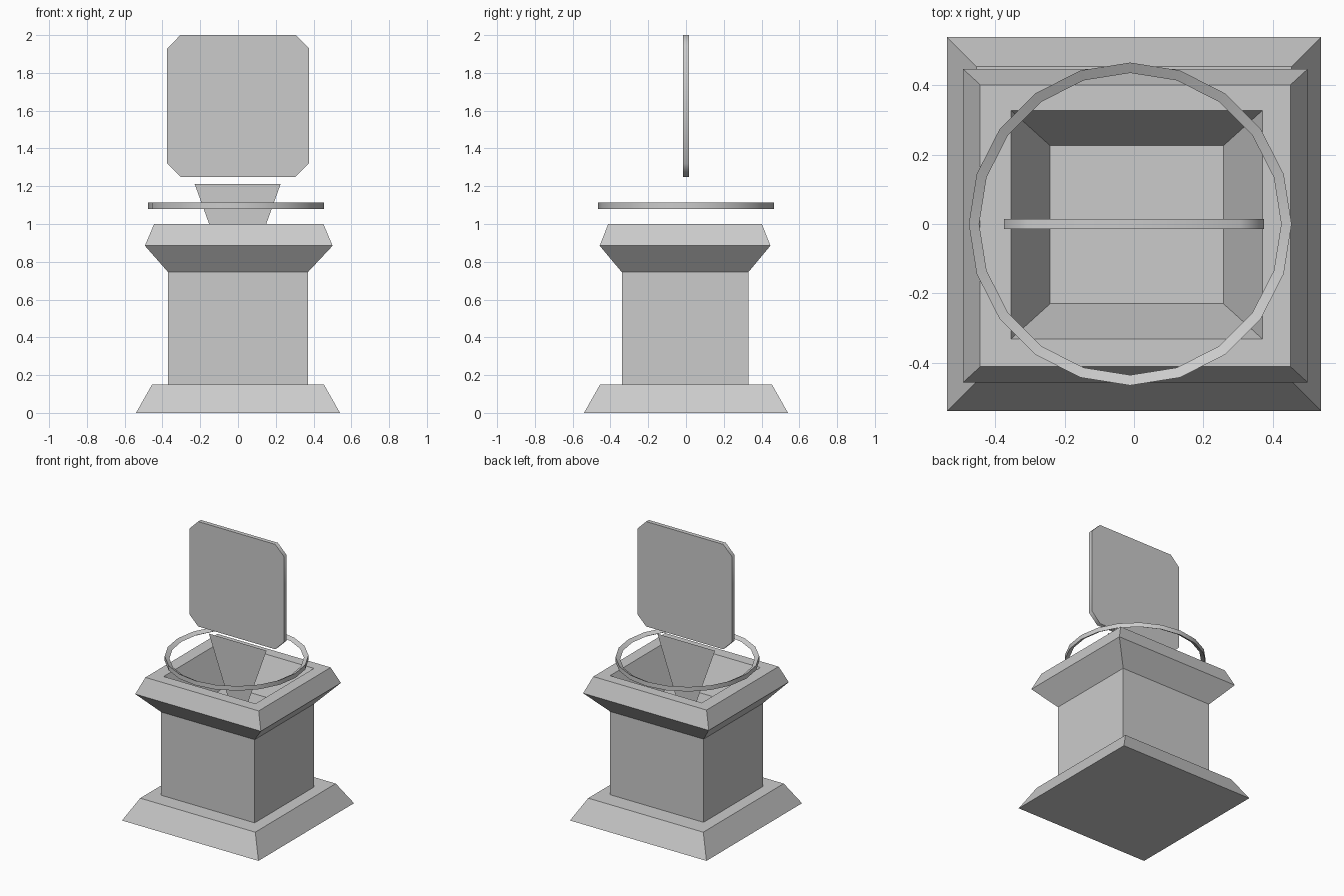
import bpy, bmesh, math

if "Cube" in bpy.data.objects:
    bpy.data.objects.remove(bpy.data.objects["Cube"])


def finish(name, bm, smooth=None):
    bmesh.ops.recalc_face_normals(bm, faces=bm.faces)
    mesh = bpy.data.meshes.new(name)
    bm.to_mesh(mesh)
    bm.free()
    obj = bpy.data.objects.new(name, mesh)
    bpy.context.collection.objects.link(obj)
    if smooth is not None:
        bpy.ops.object.select_all(action='DESELECT')
        obj.select_set(True)
        bpy.context.view_layer.objects.active = obj
        bpy.ops.object.shade_smooth_by_angle(angle=math.radians(smooth))
    return obj


def stacked_rects(name, levels):
    """Bridge rectangles given as (centre x, centre y, half x, half y, z); cap both ends."""
    bm = bmesh.new()
    rings = [[bm.verts.new((cx + sx * hx, cy + sy * hy, z))
              for sx, sy in ((-1, -1), (1, -1), (1, 1), (-1, 1))]
             for cx, cy, hx, hy, z in levels]
    for a, b in zip(rings, rings[1:]):
        for i in range(4):
            j = (i + 1) % 4
            bm.faces.new((a[i], a[j], b[j], b[i]))
    bm.faces.new(rings[0][::-1])
    bm.faces.new(rings[-1])
    return finish(name, bm)


# Sloped foot
stacked_rects("pedestal_base", [(0, 0, 0.54, 0.54, 0), (0, 0, 0.455, 0.455, 0.15)])

# Column, flared cap and sunken basin in one continuous shell
stacked_rects("pedestal_column_and_basin", [
    (0, -0.005, 0.37, 0.335, 0.15),
    (0, -0.005, 0.37, 0.335, 0.745),
    (0.004, -0.005, 0.497, 0.452, 0.885),
    (0.004, -0.005, 0.448, 0.407, 1.0),
    (0.008, -0.002, 0.363, 0.33, 1.0),
    (0.008, -0.002, 0.25, 0.228, 0.75),
])

# Thin upright card rising out of the basin
bm = bmesh.new()
bm.faces.new([bm.verts.new((x, 0, z)) for x, z in
              ((-0.062, 0.75), (0.06, 0.75), (0.226, 1.213), (-0.23, 1.213))])
finish("basin_card", bm)

# Floating 20-sided ring with a triangular section
bm = bmesh.new()
N = 20
section = ((0.466, 1.08), (0.466, 1.113), (0.436, 1.097))
loops = []
for i in range(N):
    a = 2 * math.pi * i / N
    loops.append([bm.verts.new((-0.011 + r * math.cos(a), r * math.sin(a), z))
                  for r, z in section])
for i in range(N):
    p, q = loops[i], loops[(i + 1) % N]
    for k in range(3):
        m = (k + 1) % 3
        bm.faces.new((p[k], q[k], q[m], p[m]))
finish("floating_ring", bm, 40)

# Floating panel with clipped corners
bm = bmesh.new()
H, C, ZC = 0.375, 0.07, 1.625
outline = ((-H, -H + C), (-H + C, -H), (H - C, -H), (H, -H + C),
           (H, H - C), (H - C, H), (-H + C, H), (-H, H - C))
face = bm.faces.new([bm.verts.new((x, -0.015, ZC + z)) for x, z in outline])
ext = bmesh.ops.extrude_face_region(bm, geom=[face])
bmesh.ops.translate(bm, vec=(0, 0.03, 0),
                    verts=[v for v in ext["geom"] if isinstance(v, bmesh.types.BMVert)])
finish("floating_panel", bm, 50)
